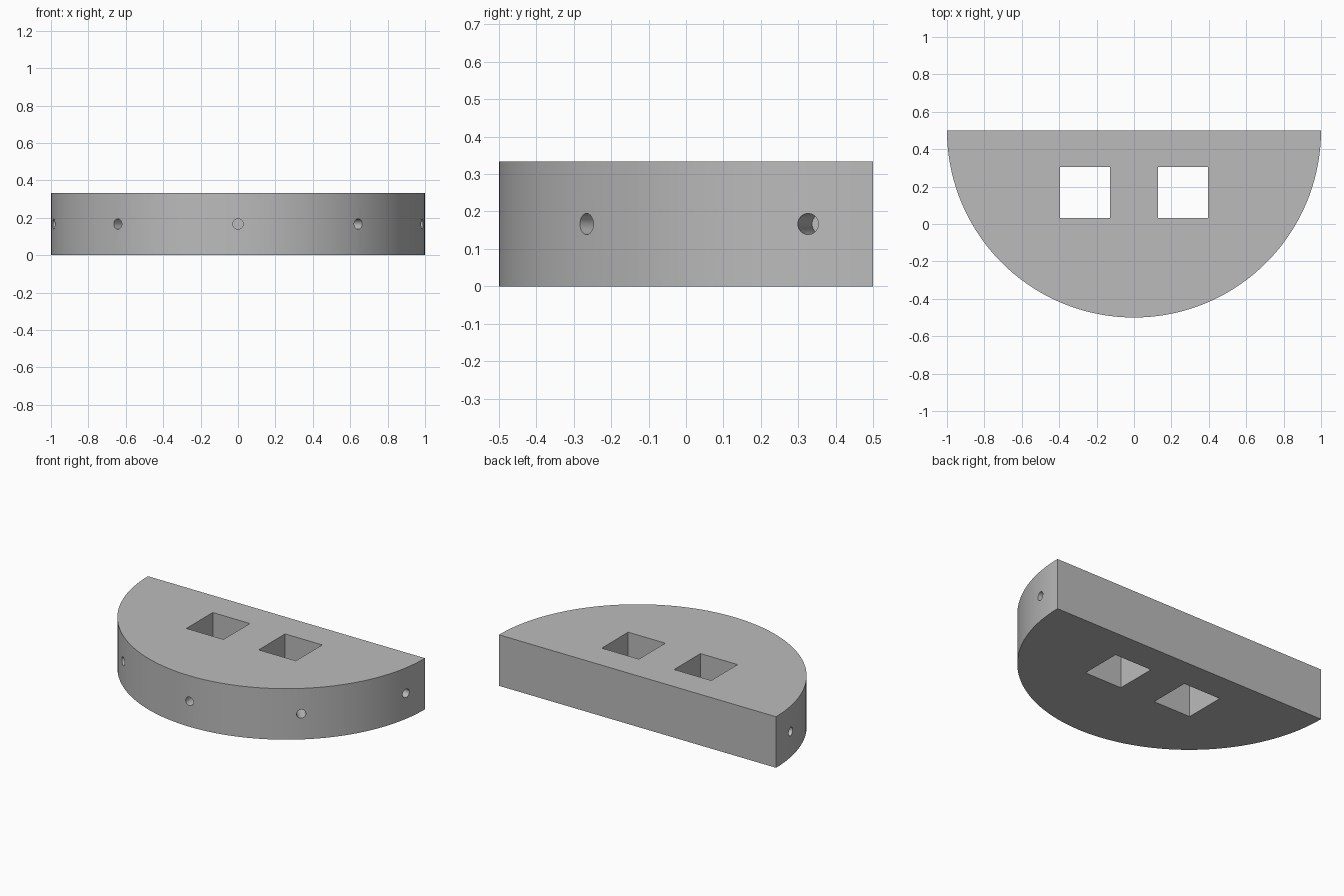
import bpy, bmesh
from math import sin, cos, pi, radians
from mathutils import Matrix, Vector

cube = bpy.data.objects.get("Cube")
if cube:
    bpy.data.objects.remove(cube, do_unlink=True)

RADIUS, HEIGHT, BACK = 1.0, 0.333, 0.5
HOLE_RADIUS, HOLE_DEPTH = 0.028, 0.22

grey = bpy.data.materials.new("plain grey")
grey.use_nodes = True
colour = (0.5, 0.5, 0.5, 1)
grey.diffuse_color = colour
grey.node_tree.nodes["Principled BSDF"].inputs["Base Color"].default_value = colour


def make_object(name, bm):
    bmesh.ops.recalc_face_normals(bm, faces=bm.faces)
    mesh = bpy.data.meshes.new(name)
    bm.to_mesh(mesh)
    bm.free()
    mesh.materials.append(grey)
    obj = bpy.data.objects.new(name, mesh)
    bpy.context.collection.objects.link(obj)
    return obj


# Half-disc body: semicircle profile extruded upward
bm = bmesh.new()
steps = 72
arc = [bm.verts.new((-RADIUS * cos(pi * i / steps),
                     BACK - RADIUS * sin(pi * i / steps), 0))
       for i in range(steps + 1)]
base = bm.faces.new(arc)
top = bmesh.ops.extrude_face_region(bm, geom=[base])
bmesh.ops.translate(bm, vec=(0, 0, HEIGHT),
                    verts=[v for v in top["geom"] if isinstance(v, bmesh.types.BMVert)])
body = make_object("half_disc_body", bm)

# Cutters: two square through-openings and five radial blind holes
bm = bmesh.new()
for side in (-1, 1):
    place = (Matrix.Translation((side * 0.261, 0.168, HEIGHT / 2))
             @ Matrix.Diagonal((0.268, 0.272, 1, 1)))
    bmesh.ops.create_cube(bm, size=1, matrix=place)
for angle in (-80, -40, 0, 40, 80):
    a = radians(angle)
    outward = Vector((sin(a), -cos(a), 0))
    centre = Vector((0, BACK, HEIGHT / 2)) + outward * RADIUS
    place = Matrix.Translation(centre) @ outward.to_track_quat("Z", "Y").to_matrix().to_4x4()
    bmesh.ops.create_cone(bm, cap_ends=True, segments=32, radius1=HOLE_RADIUS,
                          radius2=HOLE_RADIUS, depth=HOLE_DEPTH * 2, matrix=place)
cutter = make_object("opening_cutter", bm)
cutter.hide_render = True

# Cut the openings, then drop the cutter
cut = body.modifiers.new("openings", "BOOLEAN")
cut.operation = "DIFFERENCE"
cut.solver = "EXACT"
cut.object = cutter
bpy.ops.object.select_all(action="DESELECT")
body.select_set(True)
bpy.context.view_layer.objects.active = body
bpy.ops.object.modifier_apply(modifier=cut.name)
bpy.data.objects.remove(cutter, do_unlink=True)
bpy.ops.object.shade_smooth_by_angle(angle=radians(30))
